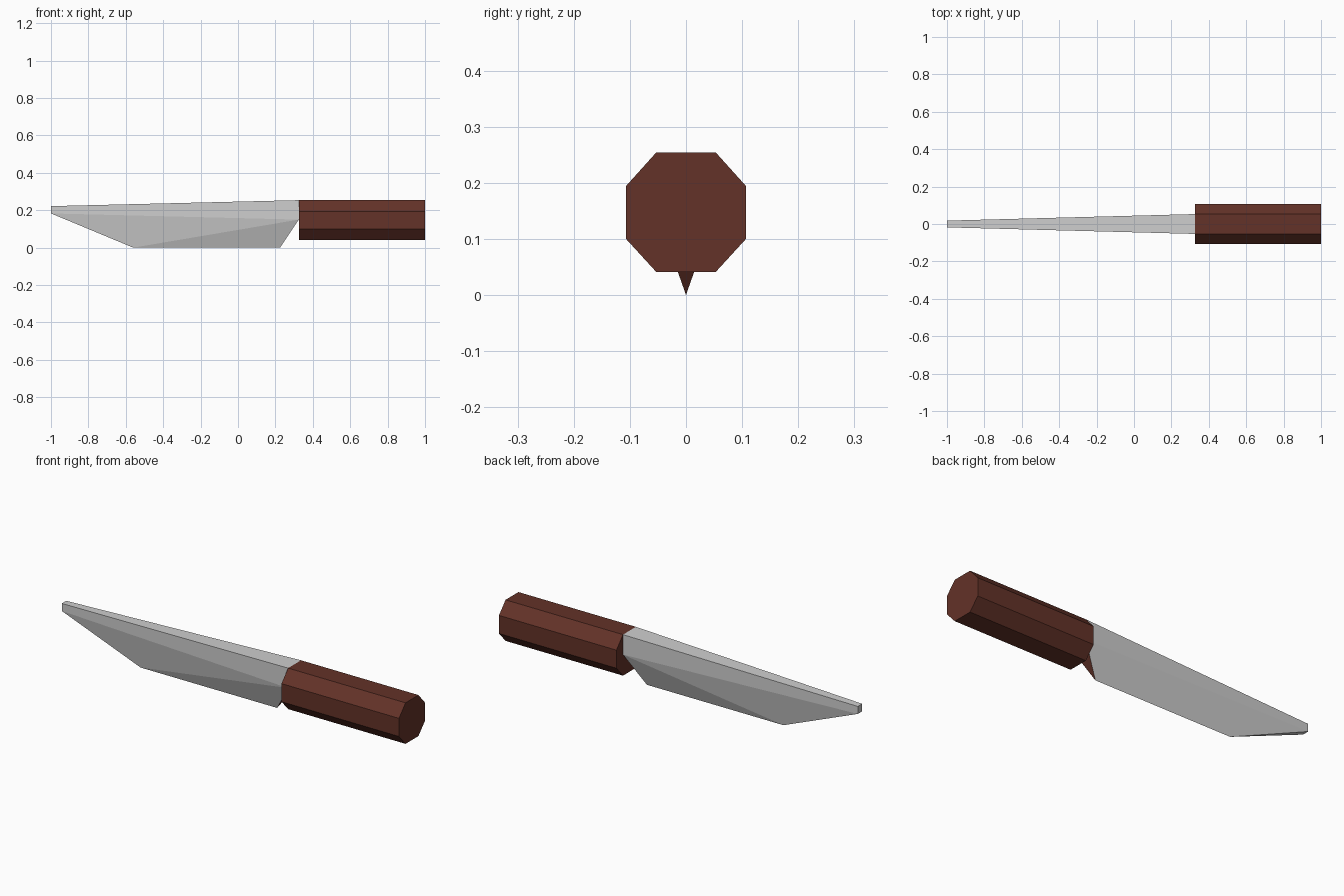
import bpy, bmesh

if "Cube" in bpy.data.objects:
    bpy.data.objects.remove(bpy.data.objects["Cube"])


def material(name, rgb):
    m = bpy.data.materials.new(name)
    m.diffuse_color = (*rgb, 1.0)
    m.use_nodes = True
    m.node_tree.nodes["Principled BSDF"].inputs["Base Color"].default_value = m.diffuse_color
    return m


steel = material("steel grey", (0.62, 0.62, 0.62))
wood = material("dark brown wood", (0.125, 0.032, 0.021))


def make_object(name, bm, mats):
    bmesh.ops.recalc_face_normals(bm, faces=bm.faces[:])
    me = bpy.data.meshes.new(name)
    bm.to_mesh(me)
    bm.free()
    for m in mats:
        me.materials.append(m)
    ob = bpy.data.objects.new(name, me)
    bpy.context.collection.objects.link(ob)
    return ob


JOIN = 0.325   # where blade meets handle

# Handle: octagonal prism along x
bm = bmesh.new()
half = [(0.053, 0.254), (0.107, 0.194), (0.107, 0.10), (0.053, 0.041)]
ring = half + [(-y, z) for y, z in reversed(half)]
cap = bm.faces.new([bm.verts.new((JOIN, y, z)) for y, z in ring])
ext = bmesh.ops.extrude_face_region(bm, geom=[cap], use_keep_orig=True)
for v in ext["geom"]:
    if isinstance(v, bmesh.types.BMVert):
        v.co.x = 1.0
make_object("handle", bm, [wood])

# Blade: tapering spine block narrowing to a sharp lower edge
bm = bmesh.new()


def section(x, w, top, fold):
    return [bm.verts.new(p) for p in
            ((x, -w, top), (x, -w, fold), (x, w, fold), (x, w, top))]


butt = section(JOIN, 0.053, 0.254, 0.15)
tip = section(-1.0, 0.018, 0.222, 0.183)
heel_point = bm.verts.new((0.225, 0, 0))
edge_point = bm.verts.new((-0.56, 0, 0))
bm.faces.new(butt)
bm.faces.new(tip)
bm.faces.new((butt[0], butt[3], tip[3], tip[0]))          # spine
bm.faces.new((tip[1], tip[2], edge_point))                # under the tip
heel = bm.faces.new((butt[1], butt[2], heel_point))       # brown heel
heel.material_index = 1
for upper, fold in ((0, 1), (3, 2)):                      # both sides
    bm.faces.new((butt[upper], butt[fold], tip[fold], tip[upper]))
    bm.faces.new((butt[fold], tip[fold], edge_point))
    bm.faces.new((butt[fold], edge_point, heel_point))
make_object("blade", bm, [steel, wood])
